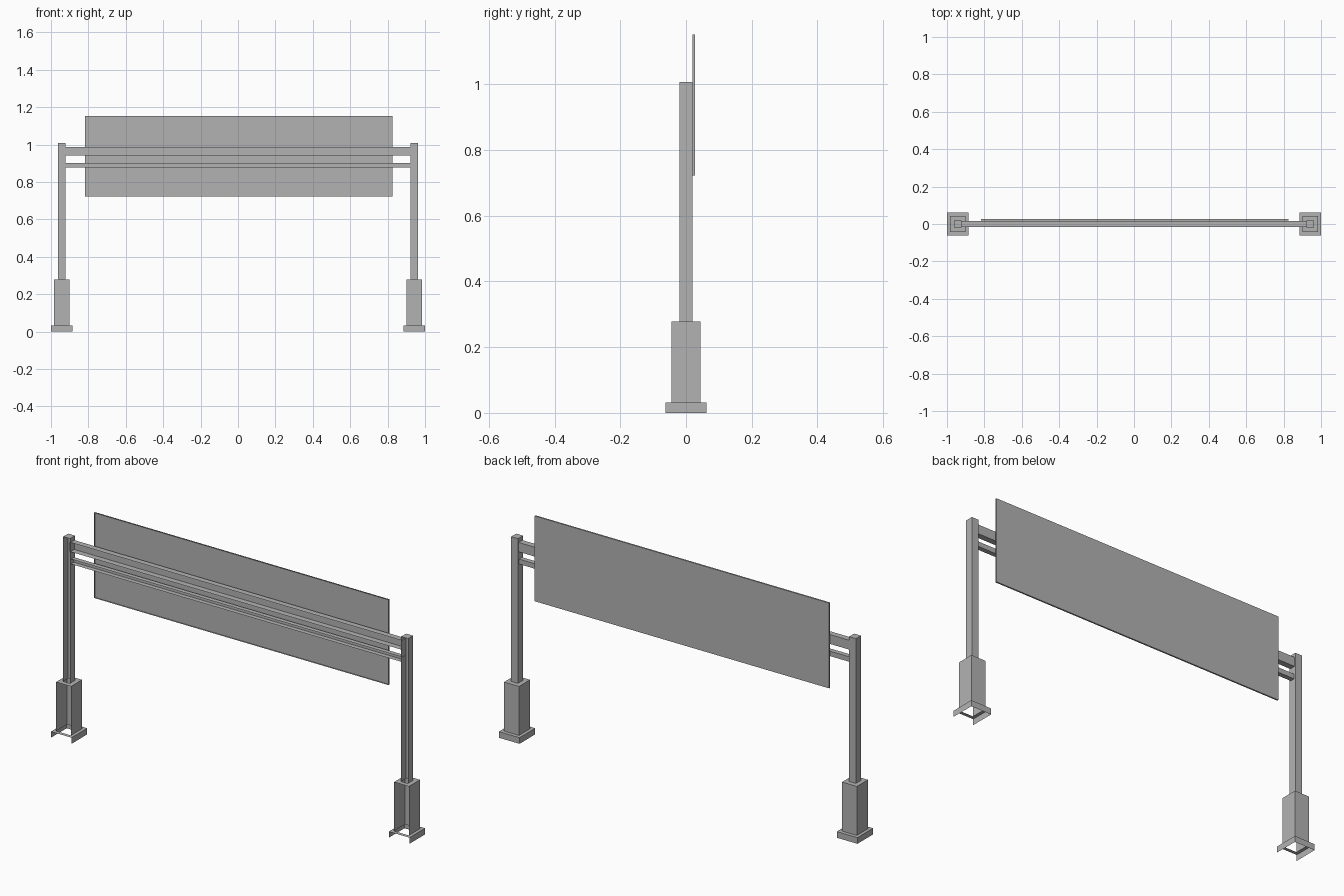
import bpy, bmesh

cube = bpy.data.objects.get("Cube")
if cube:
    bpy.data.objects.remove(cube, do_unlink=True)

grey = bpy.data.materials.new("plain grey")
grey.use_nodes = True
COLOUR = (0.45, 0.45, 0.45, 1)
grey.diffuse_color = COLOUR
grey.node_tree.nodes["Principled BSDF"].inputs["Base Color"].default_value = COLOUR


def finish(name, bm):
    mesh = bpy.data.meshes.new(name)
    bm.to_mesh(mesh)
    bm.free()
    mesh.materials.append(grey)
    obj = bpy.data.objects.new(name, mesh)
    bpy.context.collection.objects.link(obj)


def open_box(name, x, y, z):
    """Box from (min, max) ranges, with no face towards the front."""
    bm = bmesh.new()
    bmesh.ops.create_cube(bm, size=1)
    for v in bm.verts:
        for i, (lo, hi) in enumerate((x, y, z)):
            v.co[i] = lo if v.co[i] < 0 else hi
    bm.normal_update()
    front = [f for f in bm.faces if f.normal.y < -0.9]
    bmesh.ops.delete(bm, geom=front, context='FACES')
    finish(name, bm)


# Stepped column: half width in x, half width in y, height
STEPS = [(0.0575, 0.0625, 0.0), (0.0575, 0.0625, 0.031),
         (0.0415, 0.044, 0.031), (0.0415, 0.044, 0.278),
         (0.019, 0.02, 0.278), (0.019, 0.02, 1.008)]


def column(name, cx):
    """Hollow base, pedestal and post, open at the front and underneath."""
    bm = bmesh.new()
    loops = [[bm.verts.new((cx + sx * hx, sy * hy, z))
              for sx, sy in ((-1, -1), (1, -1), (1, 1), (-1, 1))]
             for hx, hy, z in STEPS]
    for low, high in zip(loops, loops[1:]):
        upright = high[0].co.z > low[0].co.z
        for i in range(4):
            if upright and i == 0:      # front wall left out
                continue
            j = (i + 1) % 4
            bm.faces.new((low[i], low[j], high[j], high[i]))
    bm.faces.new(loops[-1])             # post cap
    finish(name, bm)


# Columns at both ends
for side, sign in (("left", 1), ("right", -1)):
    column(side + "_column", sign * 0.9425)

# Cross beams and the board behind them
open_box("upper_beam", (-0.93, 0.925), (-0.015, 0.015), (0.94, 0.987))
open_box("lower_beam", (-0.93, 0.925), (-0.012, 0.012), (0.877, 0.902))
open_box("sign_board", (-0.818, 0.825), (0.02, 0.028), (0.722, 1.152))
